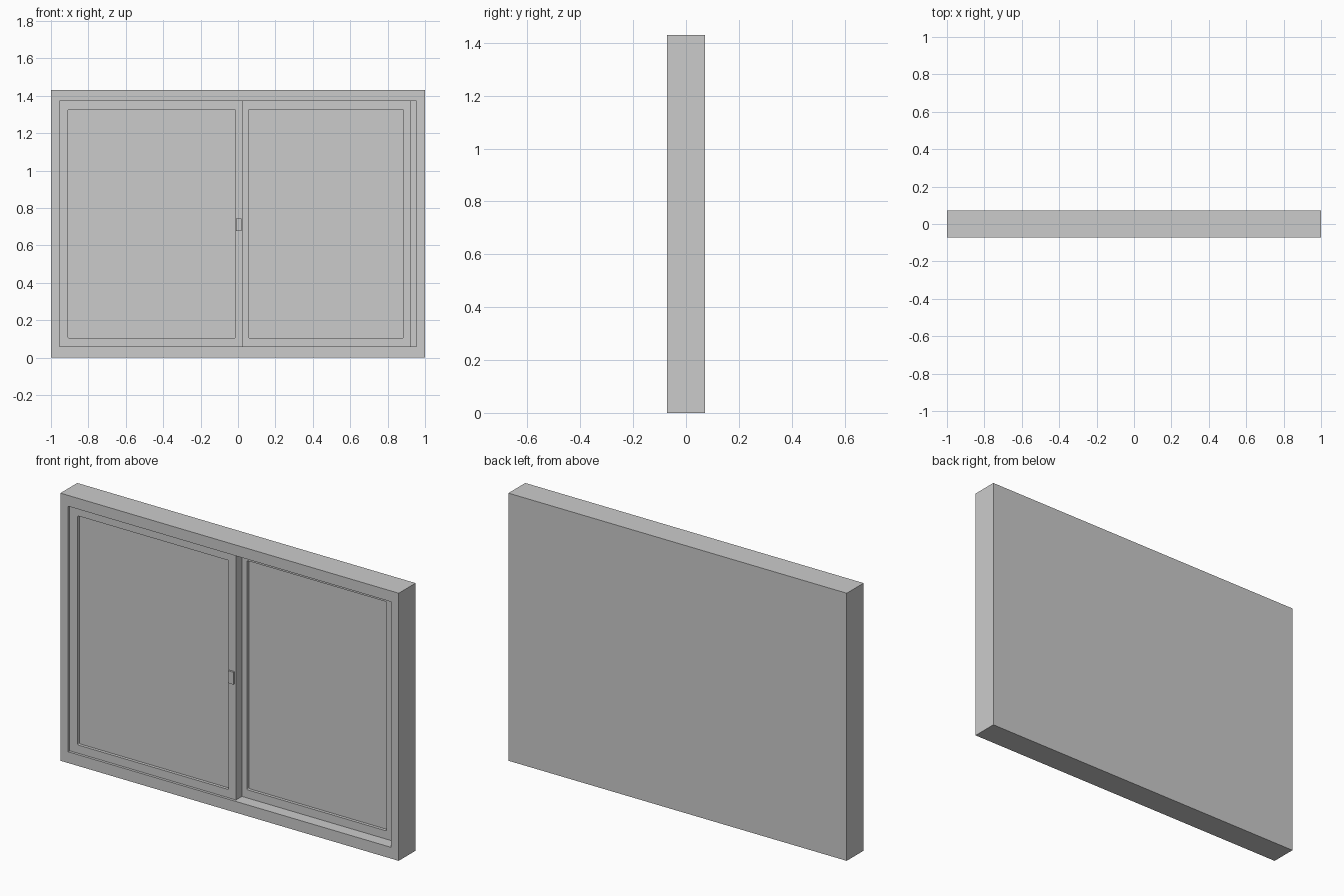
import bpy
import bmesh

if "Cube" in bpy.data.objects:
    bpy.data.objects.remove(bpy.data.objects["Cube"])

H = 1.43          # overall height
D = 0.071         # half depth
OPEN = (-0.955, 0.955, 0.06, 1.372)   # frame opening: x0, x1, z0, z1


def finish(name, bm):
    bmesh.ops.recalc_face_normals(bm, faces=bm.faces)
    mesh = bpy.data.meshes.new(name)
    bm.to_mesh(mesh)
    bm.free()
    obj = bpy.data.objects.new(name, mesh)
    bpy.context.collection.objects.link(obj)
    return obj


def corners(bm, rect, y):
    x0, x1, z0, z1 = rect
    return [bm.verts.new((x, y, z)) for x, z in ((x0, z0), (x1, z0), (x1, z1), (x0, z1))]


def ring(name, outer, inner, y0, y1, radius=0.0):
    """Mitred rectangular frame between depths y0 and y1."""
    bm = bmesh.new()
    loops = [corners(bm, outer, y0), corners(bm, inner, y0),
             corners(bm, inner, y1), corners(bm, outer, y1)]
    for k in range(4):
        a, b = loops[k], loops[(k + 1) % 4]
        for i in range(4):
            j = (i + 1) % 4
            bm.faces.new((a[i], a[j], b[j], b[i]))
    if radius:
        edges = [bm.edges.get((loops[1][i], loops[2][i])) for i in range(4)]
        bmesh.ops.bevel(bm, geom=edges, offset=radius, segments=3, profile=0.5, affect='EDGES')
    return finish(name, bm)


def box(name, rect, y0, y1, bevel=0.0):
    bm = bmesh.new()
    a, b = corners(bm, rect, y0), corners(bm, rect, y1)
    bm.faces.new(a)
    bm.faces.new(b)
    for i in range(4):
        j = (i + 1) % 4
        bm.faces.new((a[i], a[j], b[j], b[i]))
    if bevel:
        bmesh.ops.bevel(bm, geom=bm.edges[:], offset=bevel, segments=1, affect='EDGES')
    return finish(name, bm)


# Outer frame and flush closed back
ring("outer_frame", (-1, 1, 0, H), OPEN, -D, D)
box("back_panel", OPEN, 0.043, D)


# Two sliding sashes on separate tracks, each with a recessed pane
def sash(name, x0, x1, gx0, gx1, front):
    glass = (gx0, gx1, 0.104, 1.328)
    ring(name + "_sash", (x0, x1, OPEN[2], OPEN[3]), glass, front, front + 0.05, 0.006)
    box(name + "_pane", glass, front + 0.016, front + 0.034)


sash("left", -0.955, 0.028, -0.908, -0.015, -0.057)
sash("right", -0.055, 0.926, 0.058, 0.883, -0.007)

# Small pull on the meeting stile
box("latch_pull", (-0.011, 0.02, 0.678, 0.744), -0.067, -0.05)
